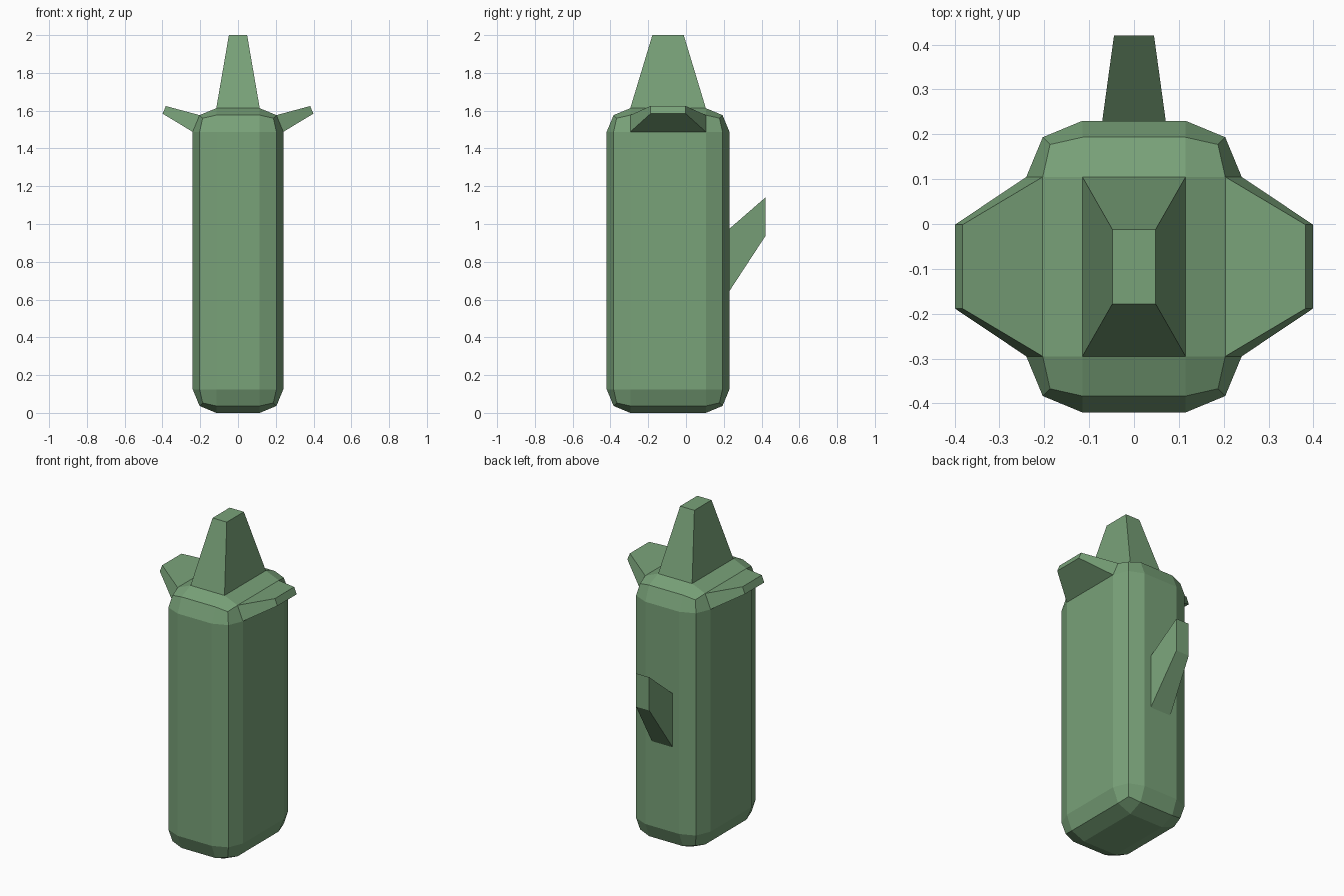
import bpy, bmesh
from mathutils import Vector, Matrix

if "Cube" in bpy.data.objects:
    bpy.data.objects.remove(bpy.data.objects["Cube"])

HALF_W, Y0, Y1, H, BEVEL = 0.24, -0.42, 0.23, 1.613, 0.125
YC = (Y0 + Y1) / 2

bm = bmesh.new()


def face_near(point):
    return min(bm.faces, key=lambda f: (f.calc_center_median() - Vector(point)).length)


def grow(face, offset, scale):
    """Extrude a face, move it by offset and scale it about its centre."""
    new = bmesh.ops.extrude_discrete_faces(bm, faces=[face])["faces"][0]
    c = new.calc_center_median()
    for v in new.verts:
        d = v.co - c
        v.co = c + Vector(offset) + Vector(a * s for a, s in zip(d, scale))
    return new


# Main body: box with two-segment rounded edges
bmesh.ops.create_cube(bm, size=1, matrix=Matrix.Translation((0, YC, H / 2))
                      @ Matrix.Diagonal((2 * HALF_W, Y1 - Y0, H, 1)))
bmesh.ops.bevel(bm, geom=bm.edges[:], offset=BEVEL, segments=2,
                profile=0.5, affect='EDGES', clamp_overlap=True)

# Crest on top
grow(face_near((0, YC, H)), (0, 0, 2 - H), (0.42, 0.415, 1))

# Side fins from the upper shoulder bevels
for s in (-1, 1):
    grow(face_near((s * 0.222, YC, 1.532)), (s * 0.169, 0, 0.072), (0.46, 0.467, 0.46))

# Tail: shrink a patch on the back face, then pull it out and up
patch = grow(face_near((0, Y1, H / 2)), (0, 0, 0.81 - H / 2), (0.615, 1, 0.242))
grow(patch, (0, 0.42 - Y1, 0.228), (0.63, 1, 0.62))

bmesh.ops.recalc_face_normals(bm, faces=bm.faces[:])
mesh = bpy.data.meshes.new("finned_body")
bm.to_mesh(mesh)
bm.free()
body = bpy.data.objects.new("finned_body", mesh)
bpy.context.collection.objects.link(body)

green = bpy.data.materials.new("green")
green.diffuse_color = (0.19, 0.36, 0.19, 1)
green.use_nodes = True
green.node_tree.nodes["Principled BSDF"].inputs["Base Color"].default_value = green.diffuse_color
mesh.materials.append(green)
